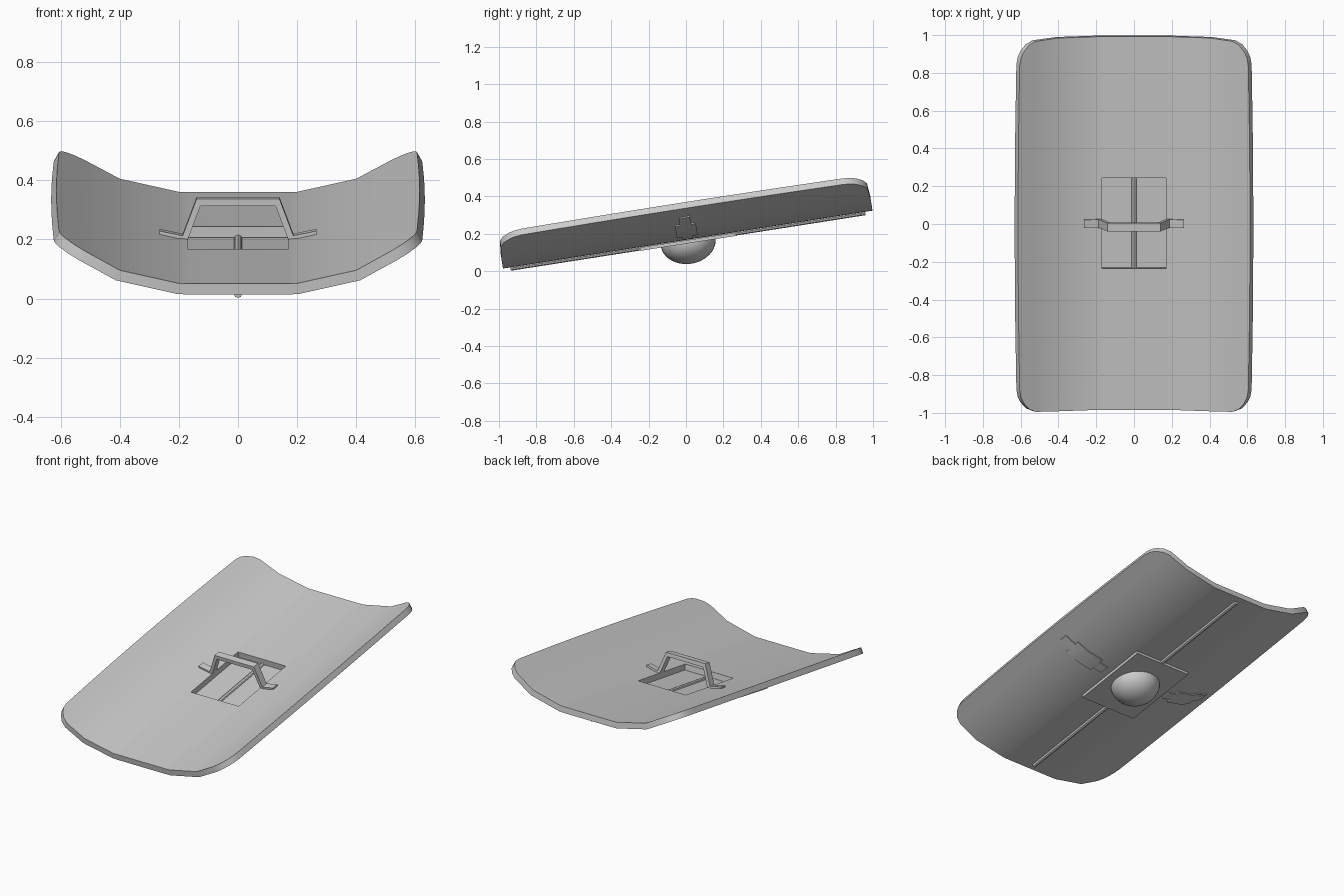
import bpy, bmesh, math
from mathutils import Matrix, Vector

if "Cube" in bpy.data.objects:
    bpy.data.objects.remove(bpy.data.objects["Cube"], do_unlink=True)

grey = bpy.data.materials.new("plain grey")
grey.use_nodes = True
grey.diffuse_color = (0.6, 0.6, 0.6, 1)
grey.node_tree.nodes["Principled BSDF"].inputs["Base Color"].default_value = (0.6, 0.6, 0.6, 1)

# Everything is modelled flat, then tipped so the back end is raised
TILT = Matrix.Translation((0, 0.01, 0.1645)) @ Matrix.Rotation(math.radians(8.9), 4, 'X')
THICK = 0.037


def interp(x, pts):
    x = abs(x)
    for (x0, z0), (x1, z1) in zip(pts, pts[1:]):
        if x <= x1 or (x1, z1) == pts[-1]:
            return z0 + (z1 - z0) * (x - x0) / (x1 - x0)


INNER = [(0, 0), (0.2, 0.005), (0.4, 0.05), (0.61, 0.165)]
OUTER = [(0, 0), (0.204, 0.005), (0.413, 0.0524), (0.62, 0.166)]


def finish(name, bm, thick=0):
    if not thick:
        bmesh.ops.recalc_face_normals(bm, faces=bm.faces)
    me = bpy.data.meshes.new(name)
    bm.to_mesh(me)
    bm.free()
    me.materials.append(grey)
    ob = bpy.data.objects.new(name, me)
    bpy.context.collection.objects.link(ob)
    bpy.ops.object.select_all(action='DESELECT')
    ob.select_set(True)
    bpy.context.view_layer.objects.active = ob
    if thick:
        mod = ob.modifiers.new("thickness", 'SOLIDIFY')
        mod.thickness = thick
        mod.offset = -1
        bpy.ops.object.modifier_apply(modifier=mod.name)
    bpy.ops.object.shade_smooth_by_angle(angle=math.radians(30))
    ob.data.transform(TILT)
    return ob


# Curved shield body: a grid with rounded corners and a rectangular grip opening
half_cols = [(0.17, 1.0), (0.2, 1.0), (0.4, 1.0), (0.52, 0.993), (0.555, 0.975),
             (0.583, 0.94), (0.596, 0.91), (0.602, 0.87)]   # x, half length there
cols = [(-x, h) for x, h in reversed(half_cols)] + half_cols
rows = [-1, -0.8, -0.5, -0.243, 0, 0.243, 0.5, 0.8, 1]
bm = bmesh.new()
grid = []
for x, h in cols:
    line = []
    for r in rows:
        y = r if abs(r) < 0.9 else r * h
        bx = x * (1 + 0.02 * (1 - y * y)) if abs(x) > 0.5 else x
        line.append(bm.verts.new((bx, y, THICK + interp(bx, INNER))))
    grid.append(line)
for i in range(len(cols) - 1):
    for j in range(len(rows) - 1):
        middle = i == len(half_cols) - 1
        if middle and j in (3, 4):
            continue
        bm.faces.new((grid[i][j], grid[i + 1][j], grid[i + 1][j + 1], grid[i][j + 1]))
bmesh.ops.delete(bm, geom=[v for v in bm.verts if not v.link_faces], context='VERTS')
finish("shield_body", bm, THICK)

# Flat square plate closing the opening from below
bm = bmesh.new()
bmesh.ops.create_cube(bm, size=1, matrix=Matrix.Translation((0, 0, -0.007))
                      @ Matrix.Diagonal((0.40, 0.52, 0.018, 1)))
finish("boss_plate", bm)

# Domed boss under the plate
bm = bmesh.new()
bmesh.ops.create_uvsphere(bm, u_segments=32, v_segments=20, radius=1)
bmesh.ops.bisect_plane(bm, geom=bm.verts[:] + bm.edges[:] + bm.faces[:],
                       plane_co=(0, 0, 0), plane_no=(0, 0, 1), clear_outer=True)
bmesh.ops.transform(bm, verts=bm.verts, matrix=Matrix.Translation((0, 0, -0.008))
                    @ Matrix.Diagonal((0.148, 0.148, 0.118, 1)))
finish("boss_dome", bm)

# Slim spine along the underside
bm = bmesh.new()
bmesh.ops.create_cone(bm, cap_ends=True, segments=8, radius1=0.014, radius2=0.014, depth=1.92,
                      matrix=Matrix.Rotation(math.pi / 2, 4, 'X'))
finish("spine_rib", bm)

# Bent strap handle: a profile in x and z, extruded along y
top = [(0.265, 0.068), (0.187, 0.052), (0.14, 0.178)]
low = [(0.265, 0.048), (0.172, 0.032), (0.127, 0.154)]
outline = top + [(-x, z) for x, z in reversed(top)] + [(-x, z) for x, z in low] + low[::-1]
bm = bmesh.new()
face = bm.faces.new([bm.verts.new((x, -0.022, z)) for x, z in outline])
ext = bmesh.ops.extrude_face_region(bm, geom=[face])
bmesh.ops.translate(bm, vec=Vector((0, 0.044, 0)),
                    verts=[g for g in ext["geom"] if isinstance(g, bmesh.types.BMVert)])
finish("grip_handle", bm)

# Thin stepped ornaments following the underside, one on each side
pieces = [(0.24, 0.30, 0.03), (0.30, 0.413, 0.056), (0.413, 0.48, 0.056), (0.48, 0.55, 0.03)]
for side, label in ((1, "left"), (-1, "right")):
    bm = bmesh.new()
    for x0, x1, w in pieces:
        quad = [(x0, -w), (x1, -w), (x1, w), (x0, w)]
        if side < 0:
            quad.reverse()
        bm.faces.new([bm.verts.new((side * x, y, interp(x, OUTER) + 0.002)) for x, y in quad])
    bmesh.ops.remove_doubles(bm, verts=bm.verts, dist=0.0005)
    finish("ornament_" + label, bm, 0.009)
